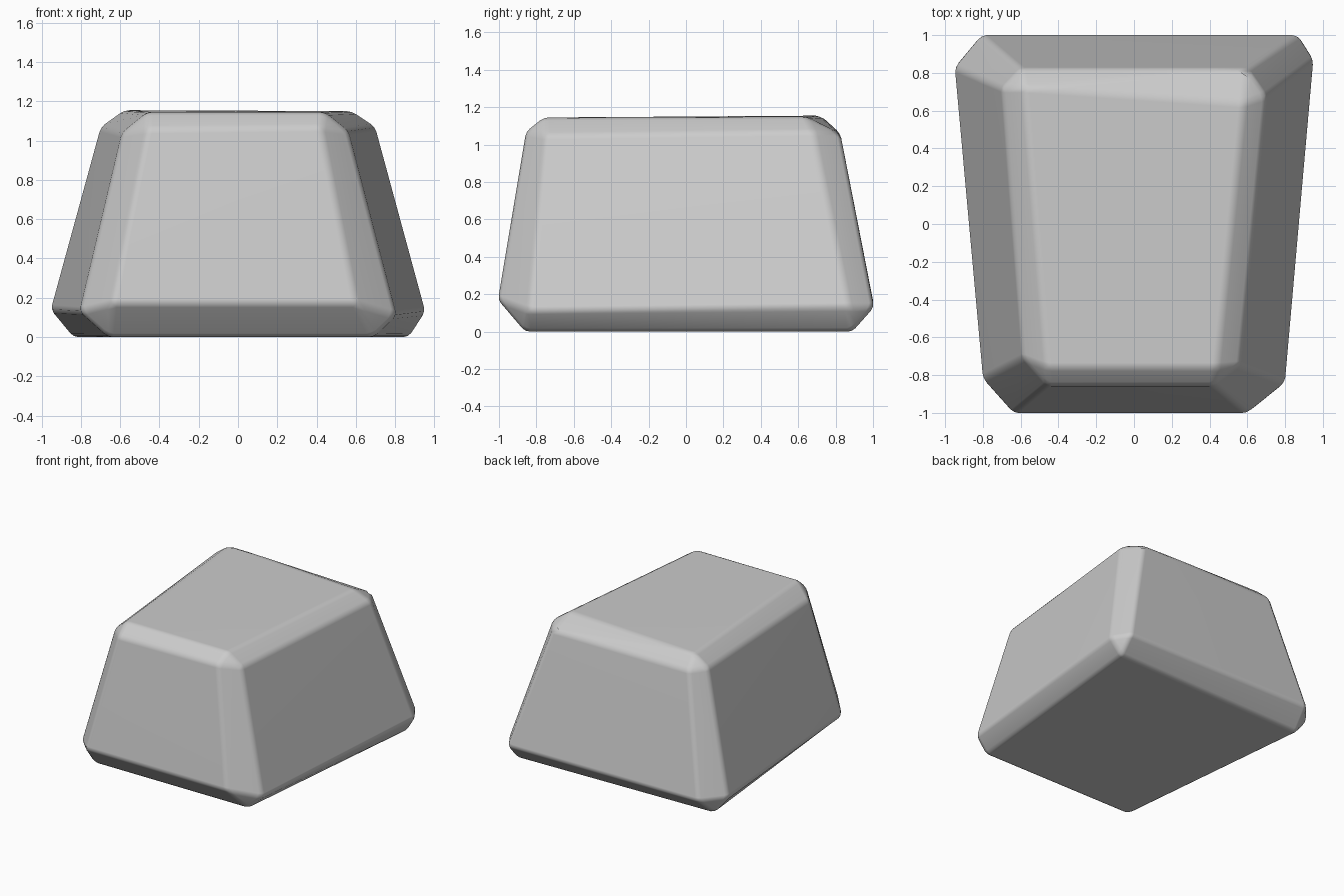
import bpy, bmesh, math

if "Cube" in bpy.data.objects:
    bpy.data.objects.remove(bpy.data.objects["Cube"])

# Each corner of the tapered block: points on its cap, side and end faces
corners = [
    # bottom: front left, front right, back left, back right
    ((-0.66, -0.86, 0.0), (-0.805, -0.82, 0.13), (-0.64, -1.005, 0.17)),
    ((0.69, -0.86, 0.0), (0.805, -0.84, 0.11), (0.60, -1.005, 0.17)),
    ((-0.84, 0.85, 0.0), (-0.955, 0.83, 0.14), (-0.81, 1.005, 0.14)),
    ((0.87, 0.89, 0.0), (0.955, 0.87, 0.13), (0.87, 1.005, 0.13)),
    # top: same order
    ((-0.46, -0.76, 1.145), (-0.59, -0.71, 1.04), (-0.46, -0.855, 1.06)),
    ((0.44, -0.76, 1.145), (0.56, -0.75, 1.05), (0.42, -0.855, 1.07)),
    ((-0.58, 0.72, 1.155), (-0.70, 0.72, 1.07), (-0.60, 0.825, 1.06)),
    ((0.58, 0.64, 1.15), (0.70, 0.68, 1.07), (0.60, 0.825, 1.06)),
]

# Chamfered block as a hull of the corner points
bm = bmesh.new()
for corner in corners:
    for p in corner:
        bm.verts.new(p)
bmesh.ops.convex_hull(bm, input=bm.verts[:])
bmesh.ops.dissolve_limit(bm, angle_limit=math.radians(9),
                         verts=bm.verts[:], edges=bm.edges[:])
bmesh.ops.recalc_face_normals(bm, faces=bm.faces[:])
mesh = bpy.data.meshes.new("tapered_block")
bm.to_mesh(mesh)
bm.free()
block = bpy.data.objects.new("tapered_block", mesh)
bpy.context.collection.objects.link(block)
for f in mesh.polygons:
    f.use_smooth = True

# Soften the chamfer edges while keeping the big faces flat
bev = block.modifiers.new("soft_edges", 'BEVEL')
bev.width = 0.025
bev.segments = 2
bev.limit_method = 'ANGLE'
bev.angle_limit = math.radians(15)
block.modifiers.new("flat_faces", 'WEIGHTED_NORMAL')
